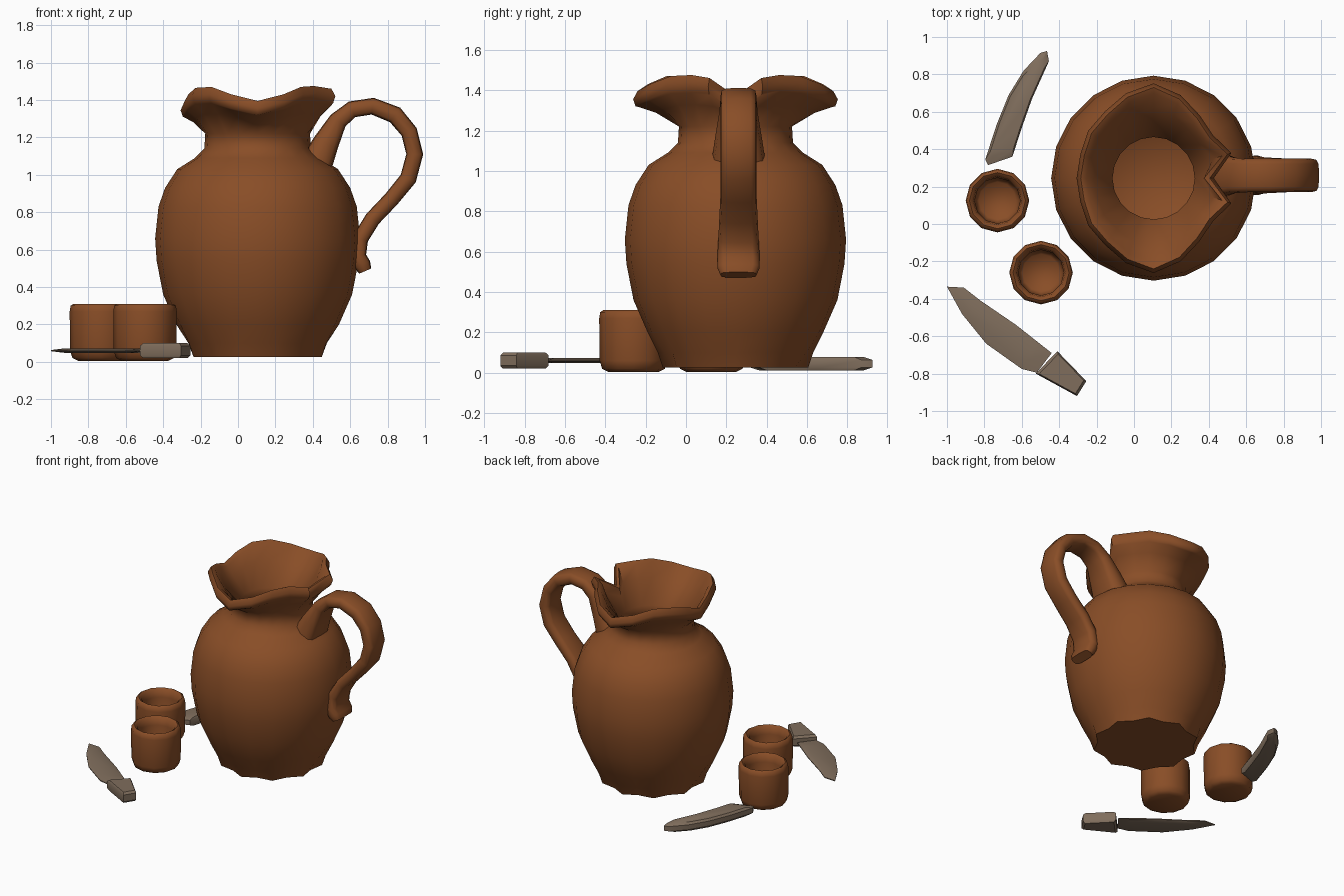
import bpy, bmesh, math
from mathutils import Vector

cube = bpy.data.objects.get("Cube")
if cube:
    bpy.data.objects.remove(cube)


def material(name, color):
    m = bpy.data.materials.new(name)
    m.use_nodes = True
    m.diffuse_color = (*color, 1)
    m.node_tree.nodes["Principled BSDF"].inputs["Base Color"].default_value = (*color, 1)
    return m


CLAY = material("brown clay", (0.25, 0.075, 0.02))
WOOD = material("grey wood", (0.215, 0.155, 0.108))


def skin(name, rings, mat, angle=60):
    """Join equal rings of points into a closed, smooth-shaded surface."""
    bm = bmesh.new()
    loops = [[bm.verts.new(p) for p in ring] for ring in rings]
    n = len(loops[0])
    for a, b in zip(loops, loops[1:]):
        for i in range(n):
            j = (i + 1) % n
            bm.faces.new((a[i], a[j], b[j], b[i]))
    bm.faces.new(loops[0][::-1])
    bm.faces.new(loops[-1])
    bmesh.ops.recalc_face_normals(bm, faces=bm.faces)
    mesh = bpy.data.meshes.new(name)
    bm.to_mesh(mesh)
    bm.free()
    obj = bpy.data.objects.new(name, mesh)
    bpy.context.collection.objects.link(obj)
    mesh.materials.append(mat)
    bpy.ops.object.select_all(action="DESELECT")
    obj.select_set(True)
    bpy.context.view_layer.objects.active = obj
    bpy.ops.object.shade_smooth_by_angle(angle=math.radians(angle))
    return obj


def ring(cx, cy, radii, heights):
    n = len(radii)
    return [(cx + r * math.cos(math.tau * i / n), cy + r * math.sin(math.tau * i / n), z)
            for i, (r, z) in enumerate(zip(radii, heights))]


# Jug: round body, narrow neck and a lobed, flaring rim
SIDES = 20
JX, JY = 0.105, 0.245


def mirrored(half):
    return half + half[-2:0:-1]


rim_r = mirrored([0.32, 0.435, 0.39, 0.415, 0.465, 0.505, 0.475, 0.44, 0.43, 0.41, 0.41])
rim_z = mirrored([1.37, 1.46, 1.475, 1.47, 1.43, 1.395, 1.43, 1.47, 1.465, 1.43, 1.385])


def round_ring(r, z):
    return ring(JX, JY, [r] * SIDES, [z] * SIDES)


def lip_ring(blend, dr, dz, neck_r, neck_z=1.24):
    """Ring between the neck (blend 0) and the rim (blend 1)."""
    rs = [neck_r + (r - neck_r) * blend + dr for r in rim_r]
    zs = [neck_z + (z - neck_z) * blend + dz for z in rim_z]
    return ring(JX, JY, rs, zs)


# Pinched foot: every second point is pressed in
foot = ring(JX, JY, [0.36 if i % 2 else 0.325 for i in range(SIDES)], [0.025] * SIDES)
pinch = ring(JX, JY, [0.385 if i % 2 else 0.37 for i in range(SIDES)], [0.1] * SIDES)
outer = [(0.435, 0.2), (0.505, 0.36), (0.54, 0.54), (0.548, 0.66), (0.53, 0.83),
         (0.495, 0.93), (0.43, 1.03), (0.335, 1.09), (0.285, 1.14), (0.28, 1.22)]
inner = [(0.22, 1.2), (0.22, 1.1), (0.38, 1.0), (0.49, 0.8), (0.5, 0.6), (0.42, 0.25), (0.32, 0.08)]
lip = [lip_ring(0.5, 0, -0.03, 0.28), lip_ring(0.88, 0, -0.06, 0.28), lip_ring(1, -0.01, -0.075, 0.28),
       lip_ring(1, 0.002, -0.04, 0.28), lip_ring(1, -0.02, 0, 0.28), lip_ring(1, -0.05, -0.015, 0.28),
       lip_ring(0.6, -0.02, -0.02, 0.23)]
skin("jug", [foot, pinch] + [round_ring(*p) for p in outer] + lip
     + [round_ring(*p) for p in inner], CLAY)

# Jug handle: flattened strap swept along a loop, as (x, z, thickness, width)
path = [(0.41, 1.04, 0.18, 0.27), (0.47, 1.17, 0.14, 0.23), (0.535, 1.29, 0.10, 0.19),
        (0.61, 1.35, 0.09, 0.18), (0.72, 1.367, 0.09, 0.18), (0.84, 1.32, 0.095, 0.18),
        (0.915, 1.23, 0.09, 0.18), (0.945, 1.11, 0.09, 0.18), (0.91, 0.98, 0.09, 0.18),
        (0.82, 0.87, 0.085, 0.18), (0.72, 0.765, 0.085, 0.19), (0.655, 0.66, 0.085, 0.2),
        (0.64, 0.57, 0.09, 0.21), (0.665, 0.52, 0.09, 0.21), (0.68, 0.485, 0.07, 0.18)]
strap = []
for k, (x, z, thick, width) in enumerate(path):
    p, q = path[max(k - 1, 0)], path[min(k + 1, len(path) - 1)]
    along = Vector((q[0] - p[0], 0, q[1] - p[1])).normalized()
    across = Vector((-along.z, 0, along.x))
    section = []
    for i in range(12):
        a = math.tau * i / 12
        c, s = math.cos(a), math.sin(a)
        u = math.copysign(abs(c) ** 0.55, c) * thick / 2
        v = math.copysign(abs(s) ** 0.55, s) * width / 2
        section.append(Vector((x, 0.26, z)) + across * u + Vector((0, v, 0)))
    strap.append(section)
skin("jug_handle", strap, CLAY)

# Two small cups
cup_profile = [(0.125, 0.005), (0.155, 0.02), (0.168, 0.06), (0.17, 0.27), (0.165, 0.3),
               (0.15, 0.31), (0.13, 0.295), (0.122, 0.25), (0.118, 0.1), (0.1, 0.07)]
for name, x, y in (("back_cup", -0.73, 0.125), ("front_cup", -0.497, -0.26)):
    skin(name, [ring(x, y, [r] * 12, [z] * 12) for r, z in cup_profile], CLAY)


# Carved wooden tools: outlines with thinned edges
def slab(name, outline, z, half, edge, shrink, angle=35):
    n = len(outline)
    cx = sum(p[0] for p in outline) / n
    cy = sum(p[1] for p in outline) / n

    def layer(s, h):
        return [(cx + (x - cx) * s, cy + (y - cy) * s, z + h) for x, y in outline]
    return skin(name, [layer(shrink, -half), layer(1, -edge), layer(1, edge), layer(shrink, half)], WOOD, angle)


slab("knife_blade", [(-1.0, -0.335), (-0.91, -0.34), (-0.82, -0.41), (-0.63, -0.54), (-0.44, -0.69),
                     (-0.52, -0.795), (-0.6, -0.775), (-0.79, -0.64), (-0.92, -0.48)],
     0.06, 0.012, 0.003, 0.72)
slab("knife_handle", [(-0.41, -0.68), (-0.255, -0.84), (-0.305, -0.92), (-0.525, -0.8)],
     0.06, 0.04, 0.025, 0.88)
slab("carved_tool", [(-0.465, 0.925), (-0.5, 0.915), (-0.59, 0.82), (-0.67, 0.69), (-0.735, 0.53),
                     (-0.795, 0.345), (-0.78, 0.315), (-0.65, 0.36), (-0.605, 0.5), (-0.545, 0.67),
                     (-0.455, 0.87)],
     0.045, 0.033, 0.018, 0.85)
